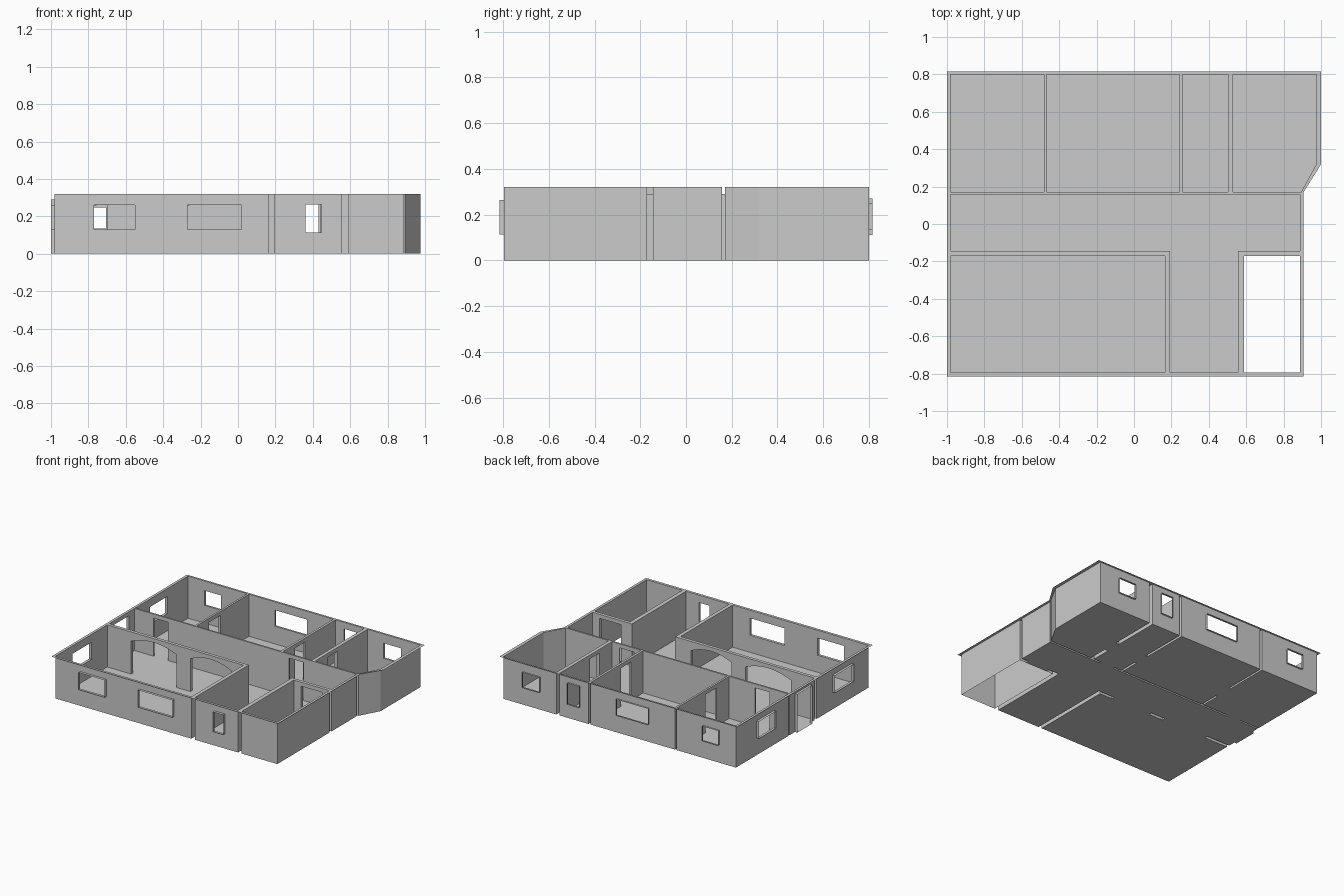
import bpy, bmesh
from mathutils import Vector

if "Cube" in bpy.data.objects:
    bpy.data.objects.remove(bpy.data.objects["Cube"])

H = 0.32       # wall height
DOOR = 0.29    # door head height

# Room floor outlines, counter-clockwise
def rect(x0, y0, x1, y1):
    return [(x0, y0), (x1, y0), (x1, y1), (x0, y1)]

rooms = {
    "back_left_room": rect(-0.98, 0.17, -0.482, 0.80),
    "back_middle_room": rect(-0.467, 0.17, 0.242, 0.80),
    "back_small_room": rect(0.26, 0.17, 0.503, 0.80),
    "back_right_room": [(0.53, 0.17), (0.893, 0.17), (0.975, 0.32), (0.975, 0.80), (0.53, 0.80)],
    "hallway": [(-0.98, -0.145), (0.193, -0.145), (0.193, -0.795), (0.557, -0.795),
                (0.557, -0.145), (0.887, -0.145), (0.887, 0.157), (-0.98, 0.157)],
    "front_left_room": rect(-0.98, -0.795, 0.165, -0.17),
    "front_right_room": rect(0.588, -0.795, 0.887, -0.17),
}
no_floor = {"front_right_room"}

# Openings: name, axis the wall is normal to, wall plane, far plane, low, high, sill, head, arch rise
openings = [
    ("front_window_1", 1, -0.795, -0.815, -0.77, -0.55, 0.13, 0.26, 0),
    ("front_window_2", 1, -0.795, -0.815, -0.27, 0.02, 0.13, 0.26, 0),
    ("hall_window", 1, -0.795, -0.815, 0.36, 0.447, 0.113, 0.263, 0),
    ("back_window_1", 1, 0.80, 0.815, -0.84, -0.705, 0.135, 0.247, 0),
    ("back_window_2", 1, 0.80, 0.815, -0.25, 0.02, 0.135, 0.257, 0),
    ("back_window_3", 1, 0.80, 0.815, 0.33, 0.43, 0.11, 0.27, 0),
    ("back_window_4", 1, 0.80, 0.815, 0.665, 0.81, 0.135, 0.25, 0),
    ("left_window_back", 0, -0.98, -1.0, 0.345, 0.55, 0.13, 0.26, 0),
    ("left_window_front", 0, -0.98, -1.0, -0.59, -0.36, 0.13, 0.26, 0),
    ("entrance_door", 0, -0.98, -1.0, -0.09, 0.09, 0, DOOR, 0),
    ("back_left_door", 1, 0.157, 0.17, -0.82, -0.70, 0, DOOR, 0),
    ("small_room_door", 1, 0.157, 0.17, 0.32, 0.44, 0, DOOR, 0),
    ("front_right_door", 1, -0.17, -0.145, 0.65, 0.83, 0, DOOR, 0),
    ("left_connecting_door", 0, -0.482, -0.467, 0.32, 0.455, 0, DOOR, 0),
    ("middle_connecting_door", 0, 0.242, 0.26, 0.315, 0.435, 0, DOOR, 0),
    ("right_connecting_door", 0, 0.503, 0.53, 0.32, 0.437, 0, DOOR, 0),
    ("archway_1", 1, -0.17, -0.145, -0.78, -0.40, 0, 0.25, 0.04),
    ("archway_2", 1, -0.17, -0.145, -0.28, 0.06, 0, 0.25, 0.04),
]

def head_profile(o):
    """Points (u, z) along the top of an opening."""
    lo, hi, top, rise = o[4], o[5], o[7], o[8]
    n = 12 if rise else 1
    return [(lo + (hi - lo) * i / n, top + rise * (1 - (2 * i / n - 1) ** 2)) for i in range(n + 1)]

def face(bm, pts):
    bm.faces.new([bm.verts.new(p) for p in pts])

def finish(name, bm):
    bmesh.ops.remove_doubles(bm, verts=bm.verts[:], dist=1e-4)
    me = bpy.data.meshes.new(name)
    bm.to_mesh(me)
    bm.free()
    ob = bpy.data.objects.new(name, me)
    bpy.context.collection.objects.link(ob)
    return ob

def wall(bm, p, q):
    """Thin wall from p to q, built in strips around its openings."""
    ax = 0 if abs(p[0] - q[0]) < 1e-6 else 1 if abs(p[1] - q[1]) < 1e-6 else None
    if ax is None:
        face(bm, [(*p, 0), (*q, 0), (*q, H), (*p, H)])
        return
    c = p[ax]
    a, b = sorted((p[1 - ax], q[1 - ax]))
    P = lambda u, z: (c, u, z) if ax == 0 else (u, c, z)
    cuts = sorted((o for o in openings if o[1] == ax and min(abs(o[2] - c), abs(o[3] - c)) < 1e-6
                   and a < o[4] and o[5] < b), key=lambda o: o[4])
    u = a
    for o in cuts:
        face(bm, [P(u, 0), P(o[4], 0), P(o[4], H), P(u, H)])
        if o[6] > 0:
            face(bm, [P(o[4], 0), P(o[5], 0), P(o[5], o[6]), P(o[4], o[6])])
        prof = head_profile(o)
        for (u0, z0), (u1, z1) in zip(prof, prof[1:]):
            face(bm, [P(u0, z0), P(u1, z1), P(u1, H), P(u0, H)])
        u = o[5]
    face(bm, [P(u, 0), P(b, 0), P(b, H), P(u, H)])

# Room shells: walls and floors
for name, pts in rooms.items():
    bm = bmesh.new()
    for p, q in zip(pts, pts[1:] + pts[:1]):
        wall(bm, p, q)
    if name not in no_floor:
        face(bm, [(x, y, 0) for x, y in pts])
    finish(name, bm)

# Opening linings: window frames, door and arch jambs
for o in openings:
    bm = bmesh.new()
    loop = [(o[4], o[6])] + head_profile(o) + [(o[5], o[6])]
    P = lambda c, u, z: (c, u, z) if o[1] == 0 else (u, c, z)
    for s, t in zip(loop, loop[1:] + loop[:1]):
        face(bm, [P(o[2], *s), P(o[2], *t), P(o[3], *t), P(o[3], *s)])
    finish(o[0] + "_lining", bm)

# Flat cap over the wall thickness, pierced by every room
outline = [(-1, -0.815), (0.907, -0.815), (0.907, 0.17), (1, 0.32), (1, 0.815), (-1, 0.815)]
bm = bmesh.new()
for loop in [outline] + list(rooms.values()):
    vs = [bm.verts.new((x, y, H)) for x, y in loop]
    for v, w in zip(vs, vs[1:] + vs[:1]):
        bm.edges.new((v, w))
bmesh.ops.triangle_fill(bm, use_beauty=True, edges=bm.edges[:], normal=Vector((0, 0, 1)))
finish("wall_top_cap", bm)
